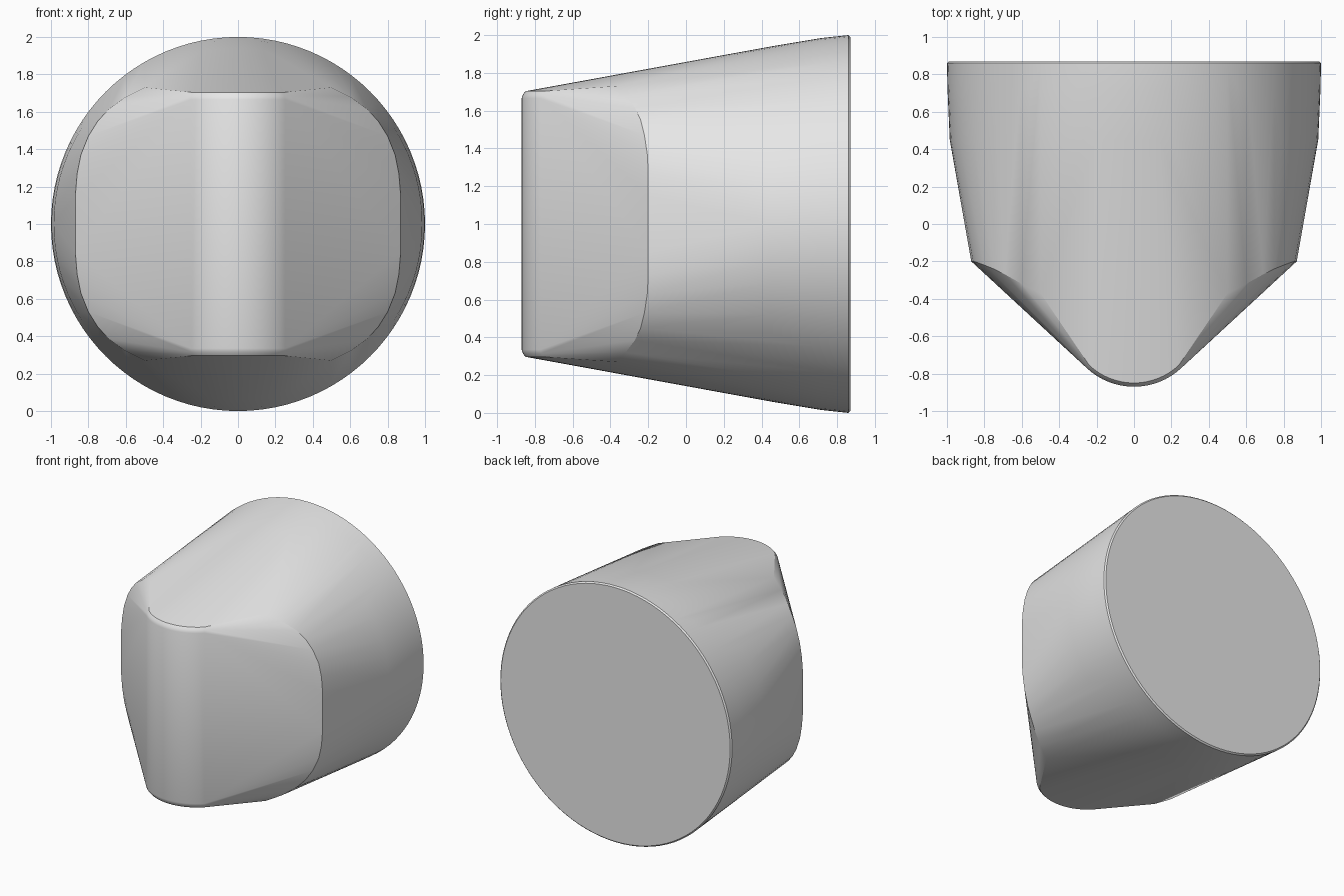
import bpy, bmesh, math

cube = bpy.data.objects.get("Cube")
if cube:
    bpy.data.objects.remove(cube, do_unlink=True)

grey = bpy.data.materials.new("light_grey")
grey.use_nodes = True
grey.diffuse_color = (0.8, 0.8, 0.8, 1)
grey.node_tree.nodes["Principled BSDF"].inputs["Base Color"].default_value = (0.8, 0.8, 0.8, 1)

MID = 1.0  # height of the body axis


def ring(y, rx, rz, power=2.0, n=96):
    """Closed superellipse section across the body axis."""
    pts = []
    for i in range(n):
        a = 2 * math.pi * i / n
        c, s = math.cos(a), math.sin(a)
        pts.append((rx * math.copysign(abs(c) ** (2 / power), c), y,
                    rz * math.copysign(abs(s) ** (2 / power), s)))
    return pts


def nose(r, z, steps=16):
    """Rounded nose arc at heights +z and -z."""
    pts = []
    for i in range(steps + 1):
        a = math.radians(-43 + 86 * i / steps)
        x, y = r * math.sin(a), -0.50 - r * math.cos(a)
        pts += [(x, y, z), (x, y, -z)]
    return pts


# Round back with a small rim, then the drafted sections
points = ring(0.87, 0.99, 0.99) + ring(0.86, 1, 1) + ring(0.72, 0.997, 0.985)
points += ring(0.45, 0.985, 0.94, 2.05)

# Shoulder line where the slanted cheeks meet the body
shoulder = [(0.87, -0.20, 0), (0.87, -0.20, 0.15), (0.86, -0.20, 0.27),
            (0.84, -0.205, 0.37), (0.80, -0.22, 0.47), (0.75, -0.24, 0.55),
            (0.69, -0.27, 0.615), (0.60, -0.32, 0.68), (0.50, -0.37, 0.73)]
points += [(sx * x, y, sz * z) for x, y, z in shoulder
           for sx in (1, -1) for sz in (1, -1)]

# Nose wedge with softened upper and lower edges
points += nose(0.37, 0.665) + nose(0.364, 0.685) + nose(0.35, 0.703)

# Wrap the sections in one convex skin
bm = bmesh.new()
for x, y, z in points:
    bm.verts.new((x, y, z + MID))
bmesh.ops.remove_doubles(bm, verts=bm.verts[:], dist=0.0005)
bmesh.ops.convex_hull(bm, input=bm.verts[:])
loose = [v for v in bm.verts if not v.link_faces]
bmesh.ops.delete(bm, geom=loose, context='VERTS')
bmesh.ops.dissolve_limit(bm, angle_limit=math.radians(0.5),
                         verts=bm.verts[:], edges=bm.edges[:])
bmesh.ops.recalc_face_normals(bm, faces=bm.faces[:])

mesh = bpy.data.meshes.new("wedge_nosed_body")
bm.to_mesh(mesh)
bm.free()
mesh.materials.append(grey)
body = bpy.data.objects.new("wedge_nosed_body", mesh)
bpy.context.collection.objects.link(body)

# Smooth shading with crisp cheek edges, flat back face kept clean
bpy.ops.object.select_all(action='DESELECT')
body.select_set(True)
bpy.context.view_layer.objects.active = body
bpy.ops.object.shade_smooth_by_angle(angle=math.radians(25))
